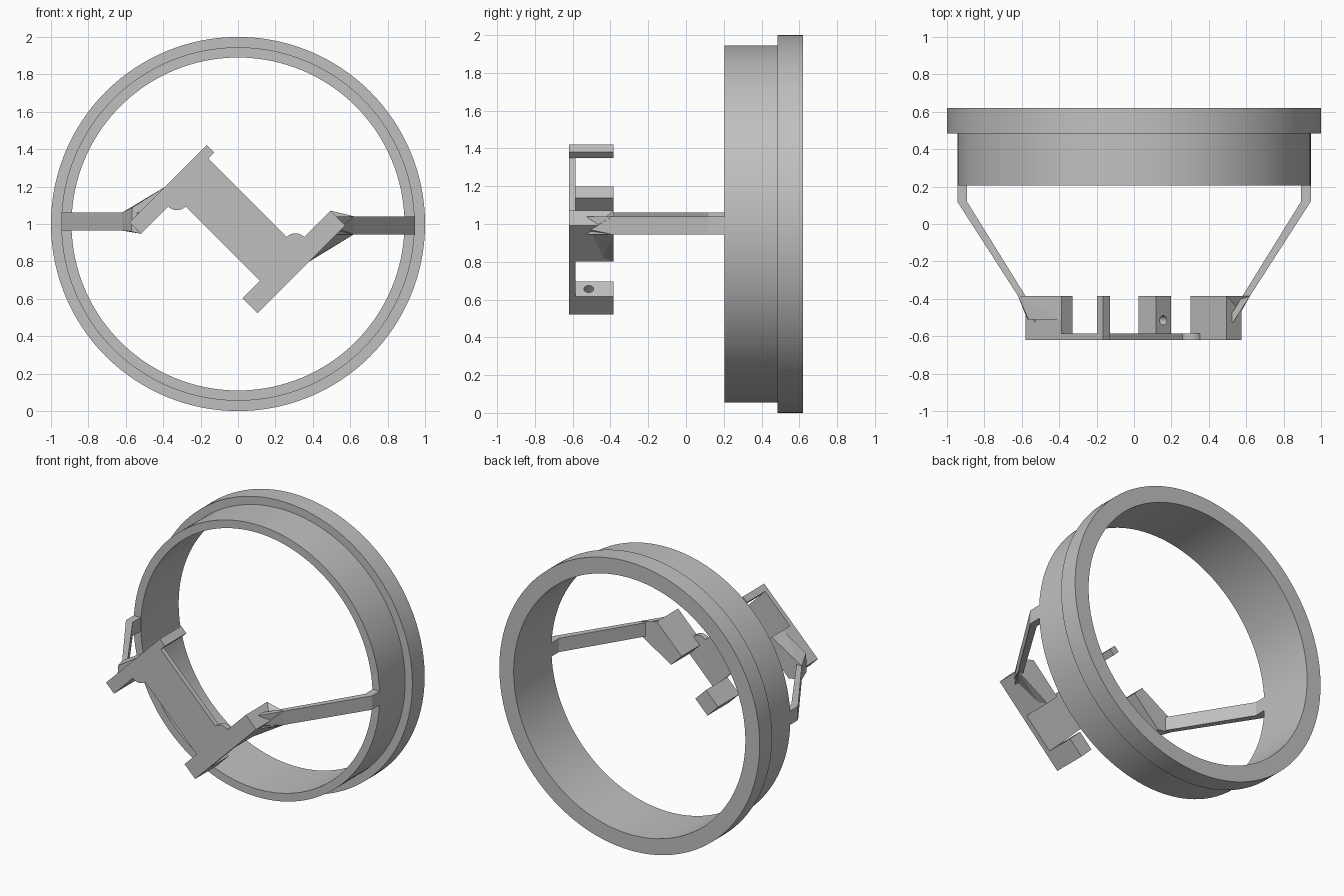
import bpy, bmesh
from math import sin, cos, pi, radians
from mathutils import Matrix, Vector

cube = bpy.data.objects.get("Cube")
if cube:
    bpy.data.objects.remove(cube, do_unlink=True)

grey = bpy.data.materials.new("plain_grey")
grey.use_nodes = True
colour = (0.53, 0.53, 0.53, 1)
grey.diffuse_color = colour
grey.node_tree.nodes["Principled BSDF"].inputs["Base Color"].default_value = colour

FRONT, PLATE_BACK, BLOCK_BACK = -0.62, -0.585, -0.385
S = 0.5 ** 0.5


def finish(name, bm):
    bmesh.ops.recalc_face_normals(bm, faces=bm.faces)
    mesh = bpy.data.meshes.new(name)
    bm.to_mesh(mesh)
    bm.free()
    mesh.materials.append(grey)
    obj = bpy.data.objects.new(name, mesh)
    bpy.context.collection.objects.link(obj)
    return obj


def tilted(u, v, y):
    """Point in the frame of the bracket, turned 45 degrees about y."""
    return Vector(((u - v) * S, y, 1 + (u + v) * S))


def prism(name, points, offset):
    bm = bmesh.new()
    face = bm.faces.new([bm.verts.new(p) for p in points])
    new = bmesh.ops.extrude_face_region(bm, geom=[face], use_keep_orig=True)["geom"]
    verts = [g for g in new if isinstance(g, bmesh.types.BMVert)]
    bmesh.ops.translate(bm, verts=verts, vec=offset)
    return finish(name, bm)


def block(name, u0, u1, v0, v1):
    corners = [(u0, v0), (u1, v0), (u1, v1), (u0, v1)]
    return prism(name, [tilted(u, v, PLATE_BACK) for u, v in corners],
                 (0, BLOCK_BACK - PLATE_BACK, 0))


def hull(name, points):
    bm = bmesh.new()
    for p in points:
        bm.verts.new(p)
    res = bmesh.ops.convex_hull(bm, input=bm.verts)
    loose = [g for g in res["geom_interior"] if isinstance(g, bmesh.types.BMVert)]
    bmesh.ops.delete(bm, geom=loose, context='VERTS')
    return finish(name, bm)


def arc(cu, cv, start, radius=0.066, steps=12):
    angles = [radians(start) - pi / 2 * i / steps for i in range(steps + 1)]
    return [(cu + radius * cos(a), cv + radius * sin(a)) for a in angles]


# Stepped ring, turned about the y axis
bm = bmesh.new()
profile = [(0.89, 0.205), (0.945, 0.205), (0.945, 0.485), (1, 0.485), (1, 0.62), (0.89, 0.62)]
verts = [bm.verts.new((r, y, 1)) for r, y in profile]
edges = [bm.edges.new((a, b)) for a, b in zip(verts, verts[1:] + verts[:1])]
bmesh.ops.spin(bm, geom=verts + edges, cent=(0, 0, 1), axis=(0, 1, 0),
               angle=2 * pi, steps=128, use_merge=True)
bmesh.ops.remove_doubles(bm, verts=bm.verts, dist=0.0005)
ring = finish("stepped_ring", bm)
bpy.context.view_layer.objects.active = ring
ring.select_set(True)
bpy.ops.object.shade_smooth_by_angle(angle=radians(30))
ring.select_set(False)

# Thin front plate with rounded fillets in its two inner corners
outline = [(0.18, 0.416), (0.18, 0.36), (0.135, 0.36)]
outline += arc(0.135, -0.299, 90)
outline += [(0.40, -0.299), (0.40, -0.412), (-0.264, -0.412), (-0.264, -0.297), (-0.132, -0.297)]
outline += arc(-0.132, 0.33, -90)
outline += [(-0.404, 0.33), (-0.404, 0.416)]
prism("front_plate", [tilted(u, v, FRONT) for u, v in outline], (0, PLATE_BACK - FRONT, 0))

# Blocks standing behind the plate
block("right_block", -0.404, -0.134, 0.33, 0.416)
block("upper_tab", 0.135, 0.18, 0.36, 0.416)
block("left_block", 0.13, 0.40, -0.412, -0.299)
lower = block("lower_block", -0.264, -0.132, -0.412, -0.297)

# Blind pin hole in the lower block
bpy.ops.mesh.primitive_cylinder_add(vertices=24, radius=0.026, depth=0.14,
                                    location=tilted(-0.132, -0.354, -0.515),
                                    rotation=(0, pi / 4, 0))
cutter = bpy.context.object
cutter.name = "hole_cutter"
cutter.hide_render = True
cut = lower.modifiers.new("pin_hole", 'BOOLEAN')
cut.operation = 'DIFFERENCE'
cut.solver = 'EXACT'
cut.object = cutter
bpy.context.view_layer.objects.active = lower
bpy.ops.object.modifier_apply(modifier=cut.name)
bpy.data.objects.remove(cutter, do_unlink=True)

# Bent arms from the ring to the blocks
path = [(0.945, 0.207), (0.945, 0.12), (0.62, -0.385), (0.53, -0.525),
        (0.50, -0.515), (0.58, -0.385), (0.893, 0.12), (0.893, 0.207)]
for name, side, bottom in (("left_arm", 1, 0.945), ("right_arm", -1, 0.965)):
    prism(name, [(side * x, y, bottom) for x, y in path], (0, 0, 0.096))

# Wedges joining the arms to the blocks
B = BLOCK_BACK
hull("right_wedge", [
    (-0.62, B, 0.965), (-0.62, B, 1.061), tilted(-0.134, 0.416, B), tilted(-0.404, 0.33, B),
    (-0.57, -0.51, 0.96), (-0.565, -0.51, 1.088), tilted(-0.134, 0.416, -0.51),
    tilted(-0.404, 0.33, -0.51)])
hull("left_wedge", [
    (0.62, B, 0.945), (0.62, B, 1.041), tilted(0.40, -0.299, B), tilted(0.13, -0.412, B),
    (0.55, -0.51, 0.97), tilted(0.16, -0.412, -0.44)])
